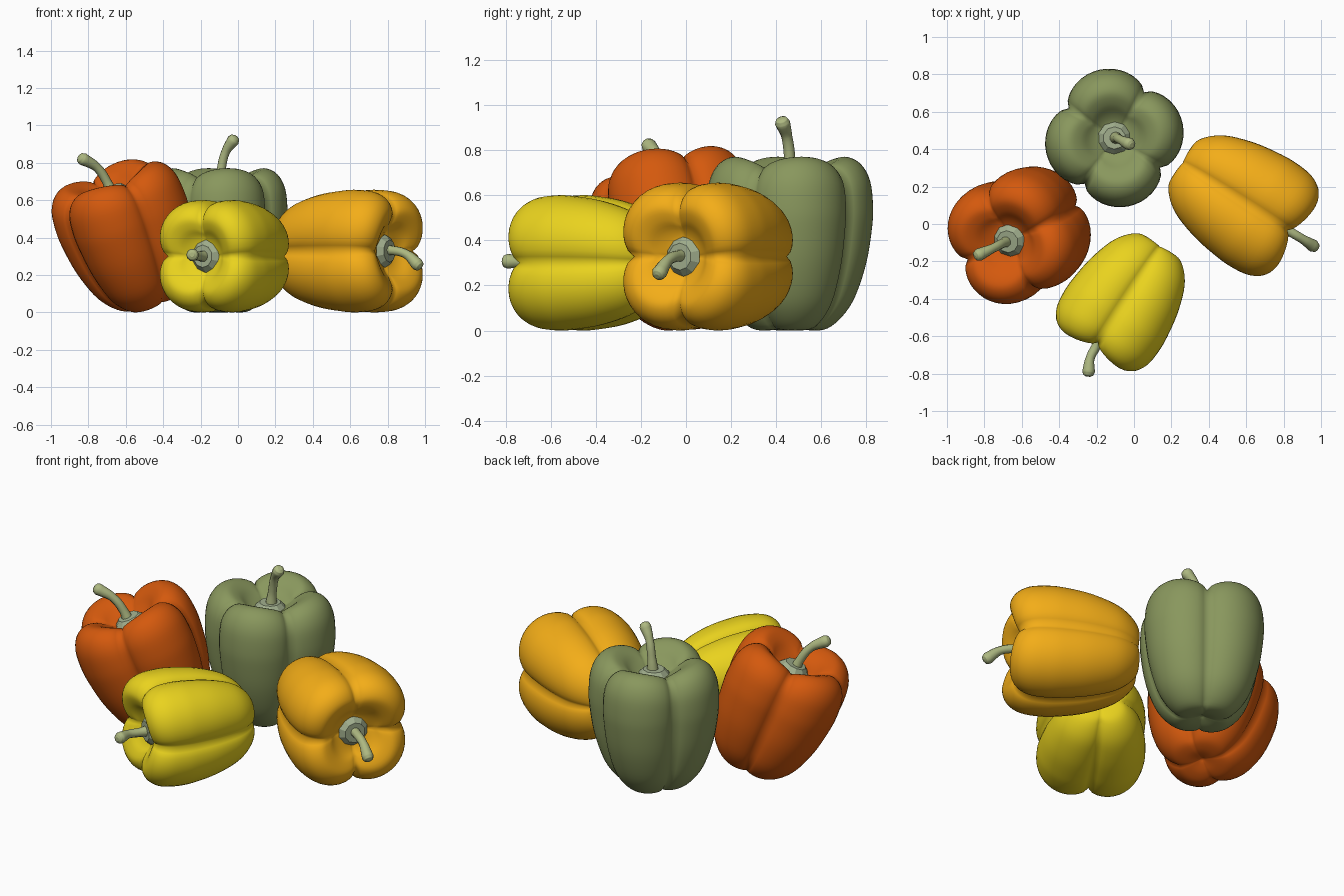
import bpy, bmesh
from math import cos, sin, pi, radians
from mathutils import Vector, Matrix

if "Cube" in bpy.data.objects:
    bpy.data.objects.remove(bpy.data.objects["Cube"])

# half cross-section of a pepper: (radius, height), both normalised to 1
PROFILE = [(0, .04), (.08, .02), (.25, 0), (.45, .01), (.64, .085), (.79, .2), (.92, .39), (.985, .58),
           (1, .71), (.965, .86), (.85, .96), (.67, 1), (.49, .965), (.34, .9), (.2, .865), (0, .855)]
SEGS, LOBES, STEPS = 64, 4, 4


def material(name, rgb):
    m = bpy.data.materials.new(name)
    m.diffuse_color = (*rgb, 1)
    m.use_nodes = True
    m.node_tree.nodes["Principled BSDF"].inputs["Base Color"].default_value = m.diffuse_color
    return m


def smooth_profile(pts):
    # Catmull-Rom through the profile points
    v = [Vector(p) for p in pts]
    v = [2 * v[0] - v[1]] + v + [2 * v[-1] - v[-2]]
    out = []
    for a, b, c, d in zip(v, v[1:], v[2:], v[3:]):
        for k in range(STEPS):
            t = k / STEPS
            out.append(.5 * (2 * b + (c - a) * t + (2 * a - 5 * b + 4 * c - d) * t * t
                             + (3 * b - a - 3 * c + d) * t ** 3))
    return out[1:]


def add_mesh(name, bm, mat, smooth=True):
    bmesh.ops.recalc_face_normals(bm, faces=bm.faces)
    me = bpy.data.meshes.new(name)
    bm.to_mesh(me)
    bm.free()
    for p in me.polygons:
        p.use_smooth = smooth
    me.materials.append(mat)
    ob = bpy.data.objects.new(name, me)
    bpy.context.collection.objects.link(ob)


def pepper(name, mat, base, axis, hint, radius, length, turn, stem):
    z = Vector(axis).normalized()
    y = Vector(hint)
    y = (y - z * y.dot(z)).normalized()
    frame = Matrix((y.cross(z), y, z)).transposed().to_4x4()
    frame.translation = base

    # lobed body
    bm = bmesh.new()
    rings = []
    for r, s in smooth_profile(PROFILE):
        ring = []
        for i in range(SEGS):
            u = 2 * pi * i / SEGS
            g = 1 - abs(cos(u * LOBES / 2)) ** .65      # 0 on a lobe, 1 in a crease
            w = min(1, r / .5)
            rr = r * radius * (1 - .22 * g * w)
            top = max(0, (s - .7) / .3) * w
            low = max(0, (.2 - s) / .2) * w
            zz = length * (s - .08 * g * top + .02 * g * low)
            t = u + radians(turn)
            ring.append(bm.verts.new((rr * cos(t), rr * sin(t), zz)))
        rings.append(ring)
    for a, b in zip(rings, rings[1:]):
        for i in range(SEGS):
            j = (i + 1) % SEGS
            bm.faces.new((a[i], a[j], b[j], b[i]))
    bm.faces.new(rings[0])
    bm.faces.new(rings[-1])
    bm.transform(frame)
    drop = min(v.co.z for v in bm.verts)
    bmesh.ops.translate(bm, verts=bm.verts, vec=(0, 0, -drop))
    add_mesh(name + "_body", bm, mat)

    # calyx disc in the top hollow
    bm = bmesh.new()
    bmesh.ops.create_cone(bm, cap_ends=True, segments=10, radius1=.088, radius2=.06, depth=.03)
    bm.transform(Matrix.Translation((0, 0, -drop)) @ frame @ Matrix.Translation((0, 0, .885 * length)))
    add_mesh(name + "_calyx", bm, CALYX, smooth=False)

    # curved stem with a flared tip
    cu = bpy.data.curves.new(name + "_stem", 'CURVE')
    cu.dimensions = '3D'
    cu.bevel_depth = 1
    cu.bevel_resolution = 3
    cu.use_fill_caps = True
    pts = [Vector(p) for p in stem]
    end = (pts[-1] - pts[-2]).normalized()
    pts += [pts[-1] + end * .018, pts[-1] + end * .026]
    sp = cu.splines.new('BEZIER')
    sp.bezier_points.add(len(pts) - 1)
    sp.resolution_u = 6
    for bp, p, r in zip(sp.bezier_points, pts, (.036, .025, .024, .034, .027, .012)):
        bp.co = p - Vector((0, 0, drop))
        bp.radius = r
        bp.handle_left_type = bp.handle_right_type = 'AUTO'
    cu.materials.append(STEM)
    ob = bpy.data.objects.new(name + "_stem", cu)
    bpy.context.collection.objects.link(ob)
    bpy.ops.object.select_all(action='DESELECT')
    ob.select_set(True)
    bpy.context.view_layer.objects.active = ob
    bpy.ops.object.convert(target='MESH')
    bpy.ops.object.shade_smooth()


STEM = material("stem", (.42, .48, .22))
CALYX = material("calyx", (.36, .43, .27))

# upright green pepper
pepper("green_pepper", material("green", (.25, .31, .11)), (-.105, .46, 0), (0, 0, 1), (0, 1, 0),
       .373, .77, 12, [(-.1, .46, .66), (-.09, .46, .76), (-.065, .447, .86), (-.025, .428, .92)])
# leaning red pepper
pepper("red_pepper", material("red", (.66, .10, .004)), (-.455, .04, .045), (-.33, -.2, .92), (0, 1, 0),
       .37, .74, -22, [(-.665, -.088, .60), (-.70, -.102, .69), (-.755, -.13, .77), (-.83, -.165, .815)])
# yellow pepper lying down
pepper("yellow_pepper", material("yellow", (.82, .65, .013)), (.14, -.115, .305), (-.54, -.84, 0), (0, 0, 1),
       .337, .67, 45, [(-.165, -.59, .305), (-.205, -.66, .305), (-.235, -.72, .31), (-.243, -.79, .312)])
# orange pepper lying down
pepper("orange_pepper", material("orange", (.9, .42, .009)), (.255, .33, .327), (.84, -.54, 0), (0, 0, 1),
       .368, .73, 45, [(.755, .01, .33), (.825, -.035, .33), (.90, -.08, .31), (.96, -.118, .255)])
